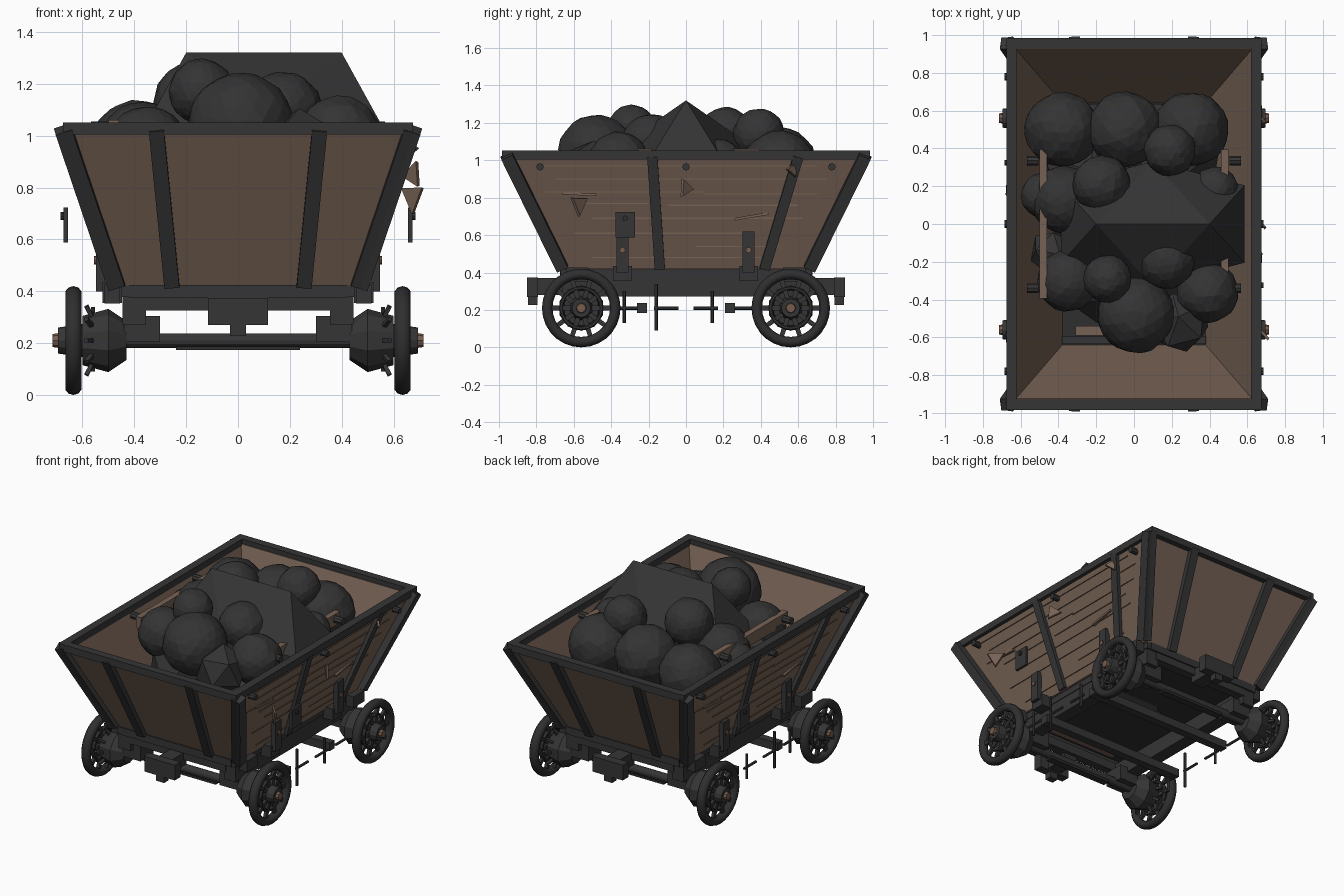
import bpy, bmesh, math, random
from mathutils import Vector, Matrix

random.seed(4)
cube = bpy.data.objects.get("Cube")
if cube:
    bpy.data.objects.remove(cube)


def material(name, rgb):
    m = bpy.data.materials.new(name)
    m.use_nodes = True
    m.diffuse_color = (*rgb, 1)
    m.node_tree.nodes["Principled BSDF"].inputs["Base Color"].default_value = (*rgb, 1)
    return m


WOOD = material("weathered_wood", (0.18, 0.12, 0.089))
RUST = material("rusty_hub", (0.18, 0.108, 0.075))
IRON = material("dark_iron", (0.036, 0.036, 0.037))
BLACK = material("black_iron", (0.028, 0.028, 0.028))
COAL = material("coal", (0.034, 0.034, 0.035))


def finish(name, bm, mat, smooth=False):
    bmesh.ops.recalc_face_normals(bm, faces=bm.faces)
    me = bpy.data.meshes.new(name)
    bm.to_mesh(me)
    bm.free()
    me.materials.append(mat)
    ob = bpy.data.objects.new(name, me)
    bpy.context.collection.objects.link(ob)
    if smooth:
        bpy.context.view_layer.objects.active = ob
        ob.select_set(True)
        bpy.ops.object.shade_smooth_by_angle(angle=math.radians(40))
        ob.select_set(False)
    return ob


def box(name, centre, size, mat=IRON):
    bm = bmesh.new()
    bmesh.ops.create_cube(bm, size=1, matrix=Matrix.Translation(centre) @ Matrix.Diagonal((*size, 1)))
    return finish(name, bm, mat)


def beam(name, a, b, width, depth, side, mat=IRON):
    """Square bar from a to b; width runs along side."""
    a, b, s = Vector(a), Vector(b), Vector(side)
    t = (b - a).normalized()
    s = (s - t * s.dot(t)).normalized()
    n = t.cross(s)
    rot = Matrix((s * width, n * depth, b - a)).transposed().to_4x4()
    bm = bmesh.new()
    bmesh.ops.create_cube(bm, size=1, matrix=Matrix.Translation((a + b) / 2) @ rot)
    return finish(name, bm, mat)


def rod(name, a, b, r1, r2=None, sides=12, mat=IRON):
    a, b = Vector(a), Vector(b)
    rot = (b - a).to_track_quat('Z', 'Y').to_matrix().to_4x4()
    bm = bmesh.new()
    bmesh.ops.create_cone(bm, cap_ends=True, segments=sides, radius1=r1, radius2=r1 if r2 is None else r2,
                          depth=(b - a).length, matrix=Matrix.Translation((a + b) / 2) @ rot)
    return finish(name, bm, mat)


LOW, HIGH = 0.42, 1.02


def wall_x(z):
    return 0.465 + 0.19 * (z - LOW) / (HIGH - LOW)


def wall_y(z):
    return 0.665 + 0.29 * (z - LOW) / (HIGH - LOW)


# Tapered hopper shell, open at the top, sides thicker at the foot
corners = [(-1, -1), (1, -1), (1, 1), (-1, 1)]
bm = bmesh.new()
rings = [[bm.verts.new((sx * (wall_x(z) - tx), sy * (wall_y(z) - ty), z)) for sx, sy in corners]
         for z, tx, ty in ((LOW, 0, 0), (HIGH, 0, 0), (HIGH, 0.03, 0.03), (LOW, 0.09, 0.03))]
for k in range(4):
    for i in range(4):
        j = (i + 1) % 4
        bm.faces.new((rings[k][i], rings[k][j], rings[(k + 1) % 4][j], rings[(k + 1) % 4][i]))
finish("hopper_walls", bm, WOOD)
box("hopper_floor", (0, 0, 0.42), (0.9, 1.3, 0.02), BLACK)
box("floor_plank", (0, -0.565, 0.422), (0.62, 0.05, 0.045), WOOD)

# Rim, bottom frame and corner posts
for s in (-1, 1):
    box("rim_side", (s * 0.647, 0, 1.028), (0.055, 1.965, 0.048))
    box("rim_end", (0, s * 0.957, 1.028), (1.34, 0.055, 0.048))
    box("base_frame_side", (s * 0.42, 0, 0.4), (0.06, 1.34, 0.045))
    box("base_frame_end", (0, s * 0.645, 0.4), (0.84, 0.06, 0.05))
    box("inner_floor_rail", (0, s * 0.615, 0.445), (0.76, 0.04, 0.03))
    for e in (-1, 1):
        beam("corner_post_side", (s * 0.685, e * 0.957, 1.022), (s * 0.482, e * 0.66, 0.42), 0.066, 0.045, (0, 1, 0))
        beam("corner_post_end", (s * 0.672, e * 0.968, 1.022), (s * 0.468, e * 0.67, 0.42), 0.066, 0.045, (1, 0, 0))
        beam("end_stile", (s * 0.315, e * 0.974, 1.025), (s * 0.255, e * 0.675, 0.42), 0.058, 0.04, (1, 0, 0))
    # Side stiles repeat under a half turn
    for yt, yb in ((-0.18, -0.14), (0.6, 0.42)):
        beam("side_stile", (s * 0.662, s * yt, 1.02), (s * 0.472, s * yb, 0.42), 0.055, 0.035, (0, 1, 0))
    for y in (-0.78, 0, 0.78):
        rod("rim_bolt", (s * 0.62, y, 0.965), (s * 0.685, y, 0.965), 0.02, sides=8)

# Plank seams as thin raised slats
seams = [(-0.78, 0.7, 0.97), (-0.7, 0.75, 0.9), (-0.75, 0.1, 0.83), (0.1, 0.7, 0.82), (-0.6, -0.2, 0.77),
         (-0.1, 0.6, 0.76), (-0.5, 0.62, 0.69), (-0.6, 0.3, 0.61), (0.05, 0.5, 0.54), (-0.5, 0.4, 0.48)]
for s in (-1, 1):
    for y1, y2, z in seams:
        box("plank_seam", (s * wall_x(z), s * (y1 + y2) / 2, z), (0.012, y2 - y1, 0.006), WOOD)
    for y, z, tilt in ((-0.57, 0.82, 0.005), (0.35, 0.7, -0.015)):
        x = s * (wall_x(z) + 0.004)
        beam("split_board", (x, s * (y - 0.09), z + tilt), (x, s * (y + 0.09), z - tilt), 0.014, 0.02, (0, 0, 1), WOOD)

# Loose triangular splinters on the left wall
for x, y, z, turn, r in ((0.675, -0.57, 0.765, 0.5, 0.068), (0.675, 0, 0.85, 2.0, 0.058), (0.665, 0.57, 0.95, 1.0, 0.045)):
    bm = bmesh.new()
    place = Matrix.Translation((x, y, z)) @ Matrix.Rotation(0.75, 4, 'Z') @ Matrix.Rotation(math.pi / 2, 4, 'Y') @ Matrix.Rotation(turn, 4, 'Z')
    bmesh.ops.create_cone(bm, cap_ends=True, segments=3, radius1=r, radius2=r * 0.9, depth=0.015, matrix=place)
    finish("splinter", bm, WOOD)

# Side brackets, hanging plates and inner boards
for s in (-1, 1):
    for y, top in ((-0.34, 0.6), (0.335, 0.62)):
        box("side_bracket", (s * 0.53, s * y, (0.4 + top) / 2), (0.035, 0.065, top - 0.4))
        box("bracket_foot", (s * 0.485, s * y, 0.395), (0.075, 0.1, 0.08))
        rod("bracket_bolt", (s * 0.54, s * y, 0.52), (s * 0.556, s * y, 0.52), 0.016, sides=8, mat=RUST)
        rod("board_bolt", (s * 0.505, y, 1.03), (s * 0.567, y, 1.03), 0.024, sides=8)
    box("latch_plate", (s * 0.664, -s * 0.325, 0.655), (0.018, 0.105, 0.135))
    rod("latch_rivet", (s * 0.655, -s * 0.325, 0.69), (s * 0.685, -s * 0.325, 0.69), 0.015, sides=8, mat=BLACK)
    box("inner_board", (s * 0.48, 0, 1.02), (0.04, 0.79, 0.08), WOOD)

# Chassis
for s in (-1, 1):
    box("long_sill", (s * 0.4, 0, 0.325), (0.09, 1.32, 0.105))
    box("end_sill", (0, s * 0.635, 0.355), (0.74, 0.06, 0.06))
    box("coupling_arm", (0, s * 0.72, 0.325), (0.1, 0.18, 0.09))
    box("coupling_block", (0, s * 0.82, 0.322), (0.23, 0.06, 0.105))
    box("coupling_hook", (0, s * 0.82, 0.25), (0.06, 0.05, 0.045))
    rod("axle", (-0.62, s * 0.56, 0.21), (0.62, s * 0.56, 0.21), 0.028)
    box("axle_stay", (0, s * 0.56, 0.18), (0.48, 0.05, 0.015), BLACK)
    # Brake beam crossing under the floor, with its rods
    box("brake_beam", (0, s * 0.235, 0.21), (1.1, 0.055, 0.055))
    for e in (-1, 1):
        box("axle_box", (s * 0.37, e * 0.56, 0.255), (0.14, 0.14, 0.1))
        box("sill_block", (s * 0.485, e * 0.58, 0.39), (0.06, 0.12, 0.075))
        x = s * 0.56
        rod("brake_rod", (x, e * 0.04, 0.21), (x, e * 0.17, 0.21), 0.009, sides=6)
        rod("brake_rod_outer", (x, e * 0.26, 0.21), (x, e * 0.38, 0.21), 0.009, sides=6)
    for y, half in ((-0.33, 0.085), (-0.16, 0.125), (0.14, 0.085)):
        rod("brake_hanger", (s * 0.56, y, 0.215 - half), (s * 0.56, y, 0.215 + half), 0.009, sides=6)


def tyre(centre, major, minor_r, minor_x, seg=28, tube=10):
    bm = bmesh.new()
    rows = []
    for i in range(seg):
        a = math.tau * i / seg
        row = []
        for j in range(tube):
            b = math.tau * j / tube
            r = major + minor_r * math.cos(b)
            row.append(bm.verts.new(Vector(centre) + Vector((minor_x * math.sin(b), r * math.cos(a), r * math.sin(a)))))
        rows.append(row)
    for i in range(seg):
        for j in range(tube):
            n, k = (i + 1) % seg, (j + 1) % tube
            bm.faces.new((rows[i][j], rows[n][j], rows[n][k], rows[i][k]))
    return finish("wheel_tyre", bm, BLACK, True)


# Wheels with spokes, hubs and bolted drums
for s in (-1, 1):
    for y in (-0.56, 0.56):
        c = Vector((s * 0.635, y, 0.21))
        tyre(c, 0.182, 0.028, 0.032)
        tyre(c, 0.108, 0.012, 0.018, 20, 6)
        rod("wheel_hub", (s * 0.56, y, 0.21), (s * 0.695, y, 0.21), 0.07, 0.05)
        rod("hub_cap", (s * 0.69, y, 0.21), (s * 0.715, y, 0.21), 0.029, 0.025, 8, RUST)
        rod("wheel_drum", (s * 0.43, y, 0.21), (s * 0.5, y, 0.21), 0.075, 0.122, 10)
        rod("wheel_drum_face", (s * 0.5, y, 0.21), (s * 0.6, y, 0.21), 0.122, 0.095, 10)
        for k in range(10):
            a = math.tau * k / 10
            d = Vector((0, math.cos(a), math.sin(a)))
            beam("spoke", c + d * 0.04, c + d * 0.165, 0.02, 0.025, (1, 0, 0))
            q = Vector((s * 0.565, y, 0.21))
            beam("drum_bolt", q + d * 0.1, q + d * 0.14 + Vector((s * 0.02, 0, 0)), 0.016, 0.016, (1, 0, 0))


# Rounded coal lumps: x, y, z, radius
def lump(x, y, z, r, detail=3):
    bm = bmesh.new()
    bmesh.ops.create_icosphere(bm, subdivisions=detail, radius=r)
    turn = Matrix.Rotation(random.uniform(0, 3), 3, (0.3, 0.5, 0.8))
    for v in bm.verts:
        v.co = turn @ (v.co * random.uniform(0.965, 1.015)) + Vector((x, y, z))
    finish("coal_lump", bm, COAL)


for spec in ((-.38, .5, .94, .2), (-.05, .5, .98, .2), (.3, .5, .96, .2), (.19, .39, 1.14, .138),
             (-.17, .21, 1.13, .155), (-.37, .13, .95, .18), (.43, .18, .99, .125), (-.35, -.3, .95, .165),
             (-.14, -.29, 1.17, .128), (.01, -.48, 1.04, .205), (.39, -.36, .99, .165), (.17, -.19, 1.095, .155),
             (-.48, .15, .93, .12)):
    lump(*spec)
# Angular lumps and the buried heap
for spec in ((.24, -.52, .94, .17), (-.43, -.15, .85, .13), (.42, -.05, .9, .15), (-.2, -.25, .72, .28), (-.2, .2, .7, .3),
             (.2, -.25, .7, .28), (.2, .3, .7, .28)):
    lump(*spec, 1)

# Large faceted block with a ridge along x and high shoulders
g = (1 + 5 ** 0.5) / 2
bm = bmesh.new()
for p in (-1, 1):
    for q in (-g, g):
        for x, y, z in ((p, 0, q), (0, q, p * 0.85), (q, p, 0.5)):
            bm.verts.new((0.1 + 0.3 * x, 0.205 * y, 0.835 + 0.3 * z))
bmesh.ops.convex_hull(bm, input=bm.verts)
finish("large_coal_block", bm, COAL)
